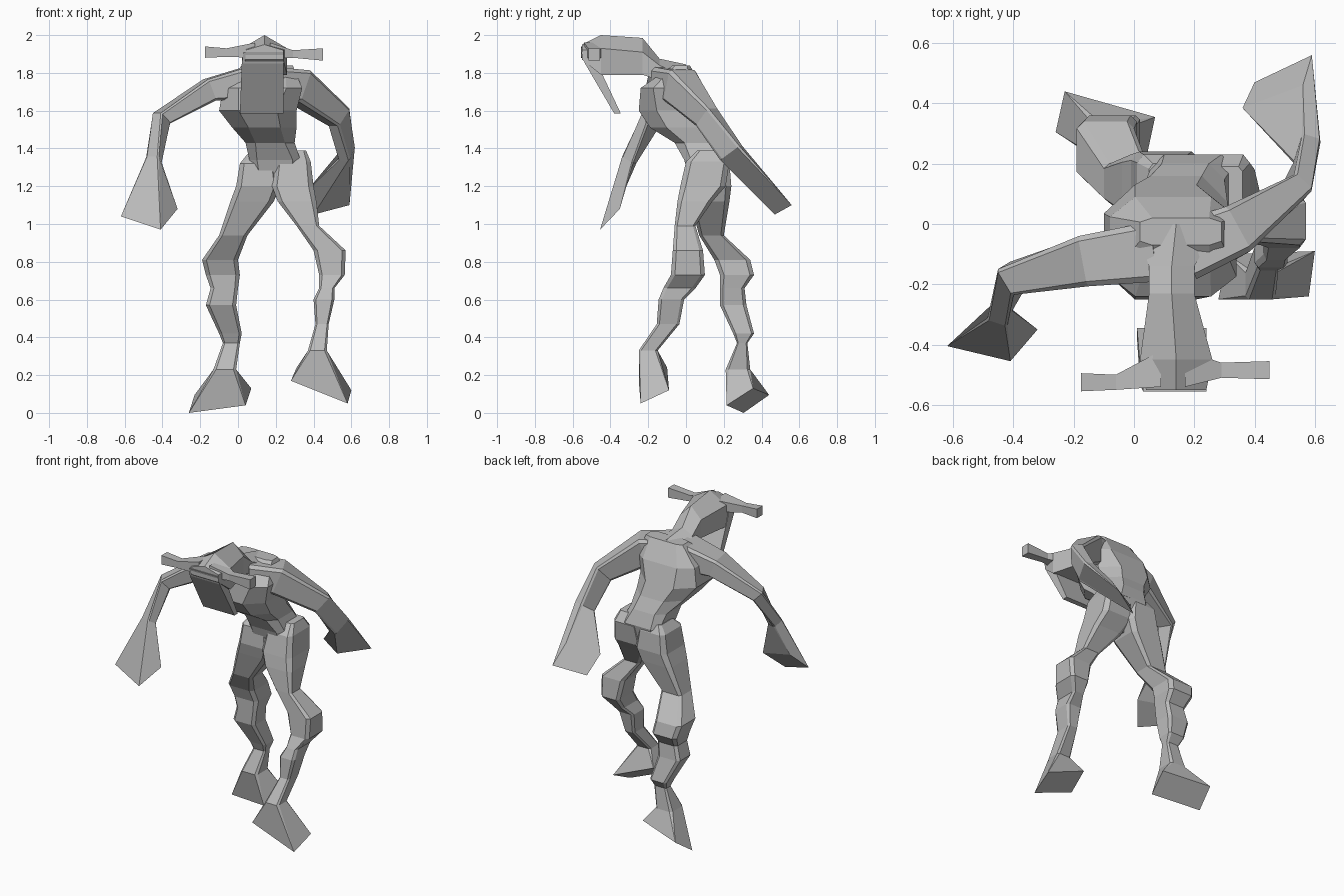
import bpy
import bmesh
from mathutils import Vector

default_cube = bpy.data.objects.get("Cube")
if default_cube:
    bpy.data.objects.remove(default_cube, do_unlink=True)

# One plain material for the whole body
skin = bpy.data.materials.new("plain_grey")
skin.use_nodes = True
grey = (0.5, 0.5, 0.5, 1)
skin.diffuse_color = grey
skin.node_tree.nodes["Principled BSDF"].inputs["Base Color"].default_value = grey


def chamfered(corners, cut):
    """Split each corner in two; with no cut the pairs coincide and are welded."""
    points = []
    for i, corner in enumerate(corners):
        points.append(corner.lerp(corners[i - 1], cut))
        points.append(corner.lerp(corners[(i + 1) % len(corners)], cut))
    return points


def quad(*corners):
    """Sharp end section from four free corners."""
    return chamfered([Vector(c) for c in corners], 0)


def ring(axis, at, a0, a1, b0, b1, cut=0):
    """Rectangular section across an axis, with optional cut corners."""
    place = {"x": lambda a, b: Vector((at, a, b)),
             "y": lambda a, b: Vector((a, at, b)),
             "z": lambda a, b: Vector((a, b, at))}[axis]
    corners = [place(a0, b0), place(a1, b0), place(a1, b1), place(a0, b1)]
    return chamfered(corners, cut)


def roofed(at, x0, x1, z0, z_side, z_ridge):
    """Section of the head: a box with a ridge along its top."""
    outline = [(x0, z0), (x1, z0), (x1, z_side), ((x0 + x1) / 2, z_ridge), (x0, z_side)]
    return [Vector((x, at, z)) for x, z in outline]


def tube(*stations):
    """Sections square to a path; each station is a centre, width and height."""
    centres = [Vector(s[0]) for s in stations]
    sections = []
    for i, (centre, station) in enumerate(zip(centres, stations)):
        ahead = centres[min(i + 1, len(centres) - 1)]
        along = (ahead - centres[max(i - 1, 0)]).normalized()
        side = along.cross(Vector((0, 0, 1))).normalized()
        across = side * station[1] / 2
        up = side.cross(along) * station[2] / 2
        corners = [centre - across - up, centre + across - up,
                   centre + across + up, centre - across + up]
        sections.append(chamfered(corners, 0.1))
    return sections


def matched(previous, section):
    """Reorder a section so that its corner pairs face those of the previous one."""
    orders = []
    for order in (section, section[::-1]):
        orders += [order[i:] + order[:i] for i in range(0, len(order), 2)]
    return min(orders, key=lambda o: sum((a - b).length_squared
                                         for a, b in zip(previous, o)))


def loft(name, sections):
    """Flat-faced skin through a list of sections, closed at both ends."""
    bm = bmesh.new()
    loops, last = [], None
    for section in sections:
        last = matched(last, section) if last else section
        loops.append([bm.verts.new(p) for p in last])
    for lower, upper in zip(loops, loops[1:]):
        for i in range(len(lower)):
            bm.faces.new((lower[i - 1], lower[i], upper[i], upper[i - 1]))
    bm.faces.new(loops[0])
    bm.faces.new(loops[-1])
    bmesh.ops.remove_doubles(bm, verts=bm.verts, dist=0.0001)
    bmesh.ops.recalc_face_normals(bm, faces=bm.faces)
    mesh = bpy.data.meshes.new(name)
    bm.to_mesh(mesh)
    bm.free()
    mesh.materials.append(skin)
    bpy.context.collection.objects.link(bpy.data.objects.new(name, mesh))


def leg(name, levels, foot):
    """Leg from level sections (z, x range, y range) down to a flared foot."""
    loft(name, [ring("z", *level, cut=0.12) for level in levels] + [foot])


# Torso, from shoulders to crotch
loft("torso", [
    ring("z", 1.84, 0.02, 0.29, -0.07, 0.02, cut=0.15),
    ring("z", 1.72, -0.08, 0.34, -0.24, 0.09, cut=0.2),
    ring("z", 1.6, -0.1, 0.31, -0.25, 0.13, cut=0.25),
    ring("z", 1.51, -0.03, 0.31, -0.19, 0.16, cut=0.25),
    ring("z", 1.43, 0.04, 0.3, -0.06, 0.2, cut=0.2),
    ring("z", 1.34, 0.06, 0.33, -0.01, 0.23, cut=0.15),
    ring("z", 1.24, 0.08, 0.32, 0.02, 0.21, cut=0.15),
    ring("z", 1.14, 0.18, 0.22, 0.07, 0.14, cut=0.2),
])

# Neck and ridged head
loft("head", [
    roofed(0, 0, 0.28, 1.66, 1.78, 1.845),
    roofed(-0.14, 0.05, 0.2, 1.76, 1.84, 1.875),
    roofed(-0.23, 0.05, 0.2, 1.79, 1.91, 1.985),
    roofed(-0.45, 0.02, 0.26, 1.79, 1.93, 2),
    roofed(-0.55, 0.04, 0.24, 1.87, 1.92, 1.95),
])

# Flat slab hanging from the front of the head
loft("face_slab", [
    ring("z", 1.91, 0.03, 0.24, -0.555, -0.48),
    ring("z", 1.85, 0.02, 0.24, -0.535, -0.47),
    ring("z", 1.585, 0.01, 0.24, -0.38, -0.345),
])

# Bars on either side of the head
loft("left_bar", [
    ring("x", 0.17, -0.54, -0.42, 1.88, 1.96),
    ring("x", 0.29, -0.51, -0.46, 1.88, 1.92),
    ring("x", 0.45, -0.515, -0.455, 1.865, 1.93),
])
loft("right_bar", [
    ring("x", 0.09, -0.54, -0.42, 1.88, 1.96),
    ring("x", -0.06, -0.55, -0.5, 1.885, 1.93),
    ring("x", -0.175, -0.555, -0.495, 1.88, 1.94),
])

# Arms, each ending in a flared hand
loft("right_arm", tube(
    ((0.08, -0.09, 1.75), 0.2, 0.18),
    ((-0.15, -0.12, 1.71), 0.17, 0.12),
    ((-0.405, -0.18, 1.56), 0.1, 0.08),
    ((-0.445, -0.3, 1.34), 0.07, 0.07),
) + [quad((-0.62, -0.405, 1.04), (-0.41, -0.455, 0.97),
          (-0.32, -0.35, 1.08), (-0.52, -0.35, 1.12))])
loft("left_arm", tube(
    ((0.17, -0.09, 1.73), 0.2, 0.2),
    ((0.32, -0.03, 1.73), 0.17, 0.18),
    ((0.535, 0.11, 1.565), 0.08, 0.13),
    ((0.575, 0.24, 1.375), 0.065, 0.13),
) + [quad((0.59, 0.56, 1.1), (0.4, 0.47, 1.05),
          (0.36, 0.385, 1.17), (0.56, 0.46, 1.22))])

# Legs, each ending in a flared foot
leg("left_leg", [
    (1.39, 0.25, 0.36, 0.06, 0.19),
    (1.33, 0.2, 0.385, 0, 0.23),
    (1.2, 0.18, 0.4, -0.03, 0.21),
    (1.12, 0.21, 0.415, -0.045, 0.14),
    (0.99, 0.31, 0.43, -0.06, 0.05),
    (0.86, 0.4, 0.57, -0.07, 0.09),
    (0.73, 0.43, 0.565, -0.08, 0.1),
    (0.66, 0.43, 0.51, -0.12, 0.05),
    (0.6, 0.4, 0.51, -0.145, -0.01),
    (0.47, 0.41, 0.48, -0.155, -0.035),
    (0.33, 0.37, 0.47, -0.25, -0.15),
], quad((0.28, -0.25, 0.17), (0.58, -0.24, 0.05),
        (0.6, -0.09, 0.12), (0.31, -0.1, 0.24)))
leg("right_leg", [
    (1.37, 0.05, 0.16, 0.06, 0.2),
    (1.32, 0.01, 0.2, 0.01, 0.23),
    (1.2, -0.01, 0.22, 0, 0.24),
    (1.12, -0.04, 0.19, 0.02, 0.23),
    (0.94, -0.1, 0.05, 0.07, 0.2),
    (0.81, -0.19, 0, 0.15, 0.34),
    (0.73, -0.17, 0.01, 0.18, 0.36),
    (0.66, -0.145, 0, 0.18, 0.31),
    (0.57, -0.17, -0.01, 0.18, 0.32),
    (0.42, -0.1, 0.02, 0.25, 0.36),
    (0.37, -0.08, 0.01, 0.27, 0.325),
    (0.23, -0.13, -0.01, 0.21, 0.34),
], quad((-0.26, 0.305, 0), (0.04, 0.215, 0.04),
        (0.07, 0.355, 0.13), (-0.23, 0.44, 0.095)))
